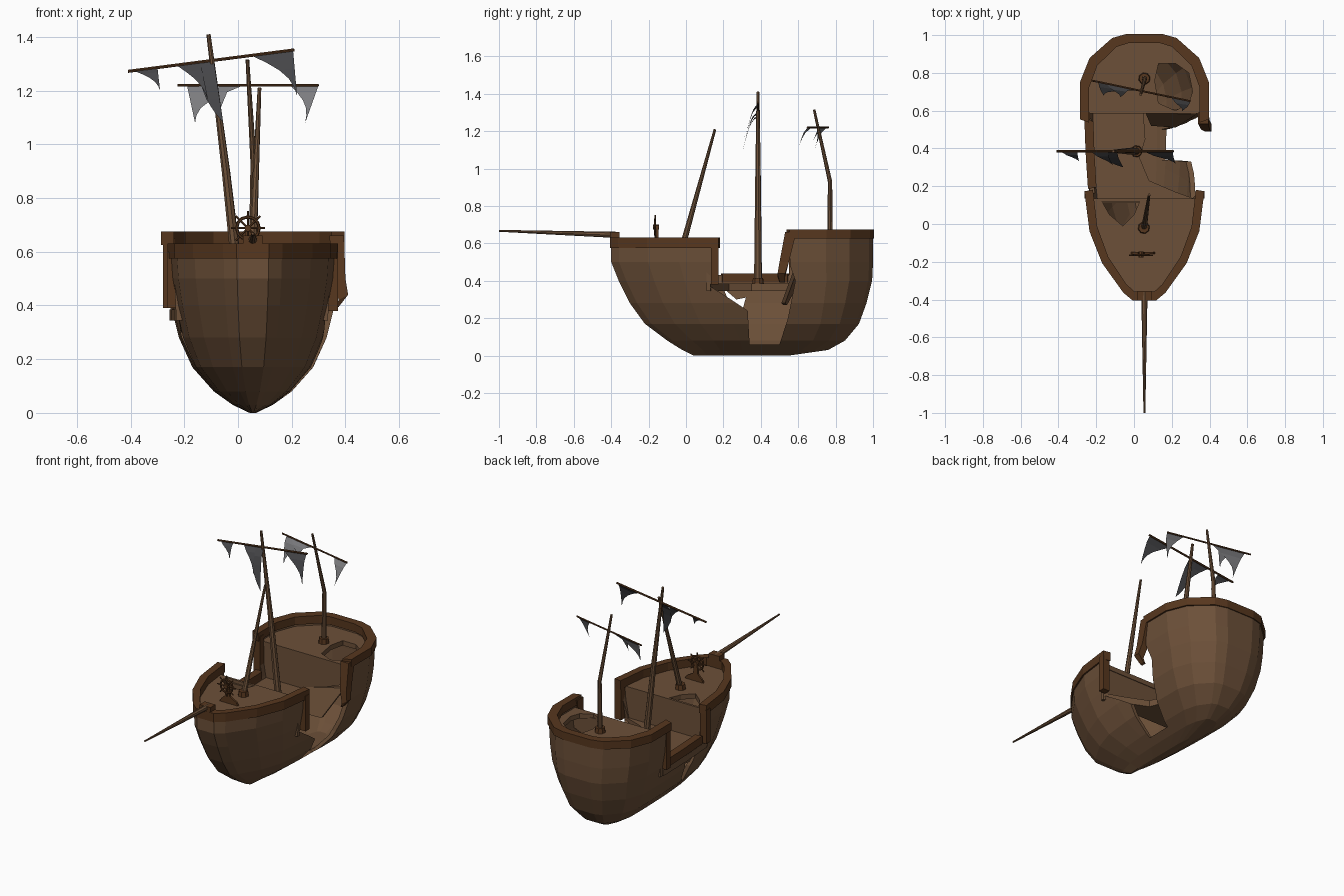
import bpy, bmesh, math
from mathutils import Vector

if "Cube" in bpy.data.objects:
    bpy.data.objects.remove(bpy.data.objects["Cube"])

CX = 0.055  # ship centre line

def material(name, c):
    m = bpy.data.materials.new(name)
    m.diffuse_color = (*c, 1)
    m.use_nodes = True
    m.node_tree.nodes["Principled BSDF"].inputs["Base Color"].default_value = m.diffuse_color
    return m

WOOD = material("wood", (0.15, 0.08, 0.04))
TRIM = material("dark_wood", (0.095, 0.038, 0.013))
CLOTH = material("dark_cloth", (0.06, 0.06, 0.065))
PALE = material("grey_cloth", (0.2, 0.2, 0.21))

def mesh_obj(name, verts, faces, mat):
    bm = bmesh.new()
    vs = [bm.verts.new(v) for v in verts]
    for f in faces:
        bm.faces.new([vs[i] for i in f])
    bmesh.ops.recalc_face_normals(bm, faces=bm.faces)
    me = bpy.data.meshes.new(name)
    bm.to_mesh(me)
    bm.free()
    ob = bpy.data.objects.new(name, me)
    bpy.context.collection.objects.link(ob)
    if mat:
        me.materials.append(mat)
    return ob

def loft(name, rings, mat):
    n = len(rings[0])
    faces = [[k*n+i, k*n+(i+1) % n, (k+1)*n+(i+1) % n, (k+1)*n+i]
             for k in range(len(rings)-1) for i in range(n)]
    faces += [list(range(n)), [(len(rings)-1)*n+i for i in range(n)]]
    return mesh_obj(name, [p for r in rings for p in r], faces, mat)

def prism(name, pts, axis, a, b, mat=None):
    put = {'x': lambda p, h: (h, p[0], p[1]), 'y': lambda p, h: (p[0], h, p[1]),
           'z': lambda p, h: (p[0], p[1], h)}[axis]
    return loft(name, [[put(p, h) for p in pts] for h in (a, b)], mat)

def box(name, lo, hi, mat):
    return prism(name, [(lo[0], lo[1]), (hi[0], lo[1]), (hi[0], hi[1]), (lo[0], hi[1])],
                 'z', lo[2], hi[2], mat)

def cut(ob, cutter):
    m = ob.modifiers.new("cut", 'BOOLEAN')
    m.object, m.operation, m.solver = cutter, 'DIFFERENCE', 'EXACT'
    bpy.context.view_layer.objects.active = ob
    bpy.ops.object.modifier_apply(modifier=m.name)
    bpy.data.objects.remove(cutter)

def pole(name, path, radii, mat=WOOD, n=8):
    path = [Vector(p) for p in path]
    rings = []
    for i, p in enumerate(path):
        d = (path[min(i+1, len(path)-1)] - path[max(i-1, 0)]).normalized()
        u = d.cross(Vector((0.3, 0.5, 0.2))).normalized()
        v = d.cross(u)
        rings.append([p + radii[i]*(u*math.cos(a) + v*math.sin(a))
                      for a in (2*math.pi*k/n for k in range(n))])
    return loft(name, rings, mat)

# hull lines: (height, bow y, stern y, half width) and plan (along, width share)
LEVELS = [(0, .04, .55, .012), (.03, -.02, .76, .075), (.08, -.10, .85, .145),
          (.17, -.22, .925, .225), (.28, -.30, .965, .275), (.4, -.36, .995, .305),
          (.5, -.40, 1.0, .322), (.67, -.40, 1.0, .335)]
PLAN = [(0, .18), (.03, .33), (.14, .66), (.26, .86), (.41, .94), (.55, .98),
        (.68, 1), (.82, 1), (.91, .85), (.985, .5), (1, .28)]

def lerp_table(table, t):
    for a, b in zip(table, table[1:]):
        if t <= b[0]:
            break
    k = min(max((t-a[0]) / (b[0]-a[0]), 0), 1)
    return [p + (q-p)*k for p, q in zip(a, b)]

def side_pts(us, z, inset, s):
    _, y0, y1, w = lerp_table(LEVELS, z)
    y0, y1, w = y0+inset, y1-inset, w-inset
    return [(CX + s*w*lerp_table(PLAN, u)[1], y0 + u*(y1-y0), z) for u in us]

US = [p[0] for p in PLAN]

def ring(z, inset=0):
    return side_pts(US, z, inset, 1) + side_pts(US[::-1], z, inset, -1)

# hull: double walled shell
zs = [l[0] for l in LEVELS]
hull = loft("hull", [ring(z) for z in zs] + [ring(z, .028) for z in zs[:1:-1]] +
            [ring(.05, .035)], WOOD)
cut(hull, prism("c", [(-.6, .62), (.165, .62), (.165, .43), (.555, .43), (.555, .9),
                      (-.6, .9)], 'x', -1, 1))
# broken side and small crack
cut(hull, prism("c", [(.155, .5), (.13, .37), (.24, .30), (.33, .24), (.34, .06), (.5, .06),
                      (.545, .2), (.585, .4), (.55, .5)], 'x', .1, .7))
cut(hull, prism("c", [(.20, .36), (.24, .26), (.25, .15), (.29, .2), (.32, .31), (.27, .3)],
                'x', -.6, -.1))

# rails along the top edges
def rail(name, us, sides, z0, z1):
    out, inn = [], []
    for s, seq in sides:
        out += side_pts(us[::seq], z1, -.006, s)
        inn += side_pts(us[::seq], z1, .042, s)
    rings = [[(o[0], o[1], z0), (o[0], o[1], z1), (i[0], i[1], z1), (i[0], i[1], z0)]
             for o, i in zip(out, inn)]
    return loft(name, rings, TRIM)

fore_us = [u for u in US if u <= .41]
aft_us = [u for u in US if u >= .68]
rail("fore_rail", fore_us, [(-1, -1), (1, 1)], .575, .63)
rail("aft_rail", aft_us, [(-1, 1), (1, -1)], .625, .675)
rail("waist_rail", [.41, .55, .68], [(-1, 1)], .39, .44)

# upright rail ends at the steps
for name, s, y, z0, z1 in [("left_fore_post", -1, .155, .39, .6), ("right_fore_post", 1, .155, .38, .6),
                           ("left_aft_post", -1, .57, .39, .65)]:
    x = CX + s*(.318 if y < .3 else .334)
    xs = sorted((x, x - s*.045))
    box(name, (xs[0], y-.02, z0), (xs[1], y+.02, z1), TRIM)
# torn rail end hanging outwards
loft("hanging_rail", [[(.34, .53, .66), (.395, .53, .66), (.395, .59, .66), (.34, .59, .66)],
                      [(.355, .50, .50), (.40, .50, .50), (.40, .55, .50), (.355, .55, .50)],
                      [(.375, .49, .42), (.41, .49, .44), (.41, .53, .44), (.375, .53, .42)],
                      [(.36, .50, .39), (.375, .50, .395), (.375, .53, .395), (.36, .53, .39)]], TRIM)

# decks
def deck_outline(us, z):
    return [p[:2] for p in side_pts(us, z, .015, 1) + side_pts(us[::-1], z, .015, -1)]

fore_deck = prism("fore_deck", deck_outline([0, .03, .14, .26, .379], .57), 'z', .55, .58, WOOD)
cut(fore_deck, prism("c", [(-.17, .12), (.03, .12), (.0, .05), (-.06, -.01), (-.13, .05)],
                     'z', .4, .8))
aft_deck = prism("aft_deck", deck_outline([.708, .82, .91, .985, 1], .62), 'z', .58, .61, WOOD)
cut(aft_deck, prism("c", [(.13, .64), (.22, .60), (.29, .64), (.31, .70), (.29, .80), (.22, .85),
                          (.13, .85), (.11, .76)], 'z', .4, .8))
prism("waist_deck", [(-.235, .13), (-.25, .35), (-.255, .59), (.05, .59), (.06, .45), (.03, .35),
                     (.08, .23), (.22, .17), (.33, .13)], 'z', .345, .385, WOOD)

# bulkheads between decks
prism("fore_bulkhead", [(-.23, .345), (.335, .345), (.345, .56), (-.24, .56)], 'y', .11, .13, WOOD)
prism("aft_bulkhead", [(-.25, .345), (.07, .345), (.15, .42), (.23, .45), (.36, .5), (.365, .59),
                       (-.255, .59)], 'y', .59, .61, WOOD)
# bent boards torn from the aft bulkhead
loft("bent_boards", [[(.06, .59, .40), (.33, .58, .47), (.33, .60, .47), (.06, .61, .40)],
                     [(.09, .52, .27), (.22, .51, .28), (.22, .53, .28), (.09, .54, .27)]], WOOD)

# masts with collars
pole("main_mast", [(.015, .385, .36), (-.045, .385, .9), (-.11, .385, 1.41)], [.022, .016, .008])
pole("fore_mast", [(.052, -.025, .56), (.08, .155, 1.21)], [.017, .007])
pole("aft_mast", [(.055, .77, .59), (.058, .77, .93), (.035, .685, 1.315)], [.015, .012, .007])
for name, x, y, z in [("main_collar", .013, .385, .385), ("fore_collar", .052, -.02, .58),
                      ("aft_collar", .055, .77, .61)]:
    pole(name, [(x, y, z), (x, y, z+.03)], [.032, .028], TRIM)

# bowsprit and its block
pole("bowsprit", [(.055, -.36, .645), (.055, -1.0, .667)], [.017, .005])
box("bowsprit_block", (.018, -.405, .61), (.092, -.355, .66), TRIM)

# yards
pole("main_yard", [(-.41, .385, 1.272), (.21, .385, 1.352)], [.006, .006], TRIM, 6)
pole("aft_yard", [(-.225, .76, 1.22), (.30, .65, 1.22)], [.005, .005], TRIM, 6)

# torn sails: two top corners on a yard, curving to a tip
def rag(name, a, b, tip, mat, sag=.25):
    a, b, tip = Vector(a), Vector(b), Vector(tip)
    verts, n = [], 5
    for i in range(n+1):
        t = i/n
        for p in (a, b):
            q = p.lerp(tip, t)
            q.y = p.y + (tip.y-p.y)*t**.6
            if p == a:
                q += (b-a)*sag*math.sin(math.pi*t)
            verts.append(q)
    verts = verts[:-1]
    faces = [[2*i, 2*i+1, 2*i+3, 2*i+2] for i in range(n-1)] + [[2*n-2, 2*n-1, 2*n]]
    return mesh_obj(name, verts, faces, mat)

rag("main_rag_1", (-.39, .385, 1.275), (-.30, .385, 1.286), (-.29, .33, 1.20), CLOTH)
rag("main_rag_2", (-.23, .385, 1.295), (-.14, .385, 1.307), (-.11, .31, 1.16), CLOTH)
rag("main_rag_3", (-.14, .385, 1.307), (-.09, .385, 1.313), (-.055, .30, 1.08), CLOTH, -.6)
rag("main_rag_4", (.05, .385, 1.331), (.205, .385, 1.351), (.22, .32, 1.18), CLOTH)
rag("aft_rag_1", (.02, .709, 1.22), (-.19, .753, 1.22), (-.16, .68, 1.08), PALE)
rag("aft_rag_2", (-.15, .744, 1.22), (-.03, .719, 1.22), (-.075, .67, 1.11), PALE)
rag("aft_rag_3", (.195, .672, 1.22), (.30, .65, 1.22), (.25, .595, 1.08), PALE)

# steering wheel on its stand
W = Vector((.037, -.165, .688))
bpy.ops.mesh.primitive_torus_add(major_segments=12, minor_segments=6, major_radius=.042,
                                 minor_radius=.006, location=W, rotation=(math.pi/2, 0, 0))
wheel = bpy.context.object
wheel.name = "wheel_rim"
wheel.data.materials.append(TRIM)
for k in range(4):
    d = Vector((math.cos(k*math.pi/4), 0, math.sin(k*math.pi/4)))*.064
    pole("wheel_spoke", [W-d, W+d], [.004, .004], TRIM, 6)
pole("wheel_hub", [W-Vector((0, .012, 0)), W+Vector((0, .02, 0))], [.013, .013], TRIM)
prism("wheel_stand", [(-.015, .58), (.11, .58), (.10, .60), (.055, .625), (.048, .69), (.028, .69),
                      (.022, .625), (-.005, .60)], 'y', -.16, -.148, TRIM)
